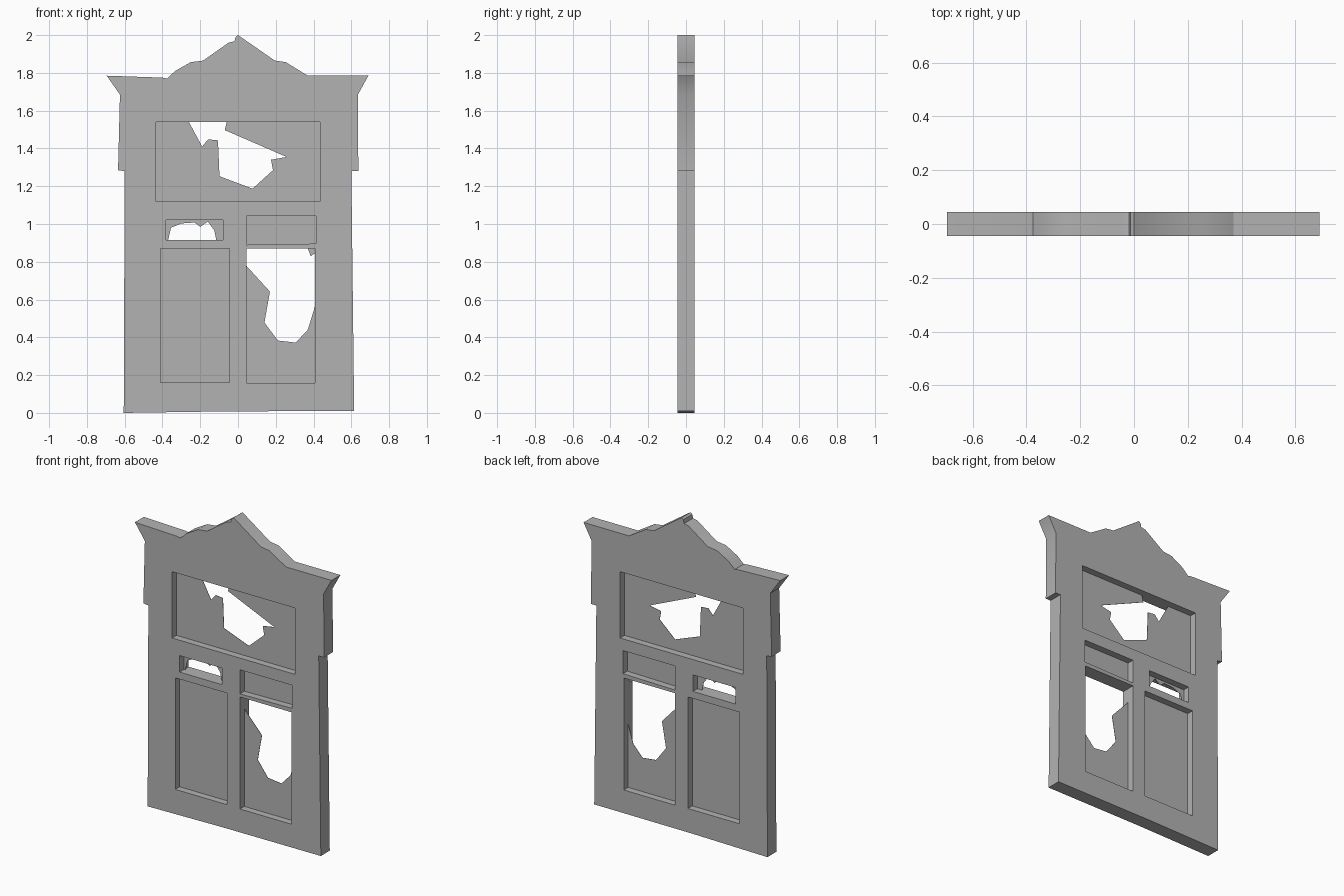
import bpy
import bmesh
from math import pi

cube = bpy.data.objects.get("Cube")
if cube:
    bpy.data.objects.remove(cube, do_unlink=True)

grey = bpy.data.materials.new("weathered_grey")
grey.use_nodes = True
colour = (0.45, 0.45, 0.45, 1)
grey.diffuse_color = colour
grey.node_tree.nodes["Principled BSDF"].inputs["Base Color"].default_value = colour

HALF_DEPTH = 0.045
PANE_HALF = 0.001


def rectangle(left, right, bottom, top):
    return [(left, bottom), (right, bottom), (right, top), (left, top)]


def flat_part(name, outlines, half_depth):
    """Extrude filled outlines (inner outlines become holes) and stand them upright."""
    curve = bpy.data.curves.new(name + "_outline", "CURVE")
    curve.dimensions = "2D"
    curve.fill_mode = "BOTH"
    curve.extrude = half_depth
    for outline in outlines:
        spline = curve.splines.new("POLY")
        spline.points.add(len(outline) - 1)
        for point, (x, z) in zip(spline.points, outline):
            point.co = (x, z, 0, 1)
        spline.use_cyclic_u = True
    part = bpy.data.objects.new(name, curve)
    bpy.context.collection.objects.link(part)
    part.rotation_euler.x = pi / 2
    bpy.ops.object.select_all(action="DESELECT")
    part.select_set(True)
    bpy.context.view_layer.objects.active = part
    bpy.ops.object.convert(target="MESH")
    part = bpy.context.view_layer.objects.active
    part.name = name

    # Weld caps to rims
    bm = bmesh.new()
    bm.from_mesh(part.data)
    bmesh.ops.remove_doubles(bm, verts=bm.verts, dist=0.0002)
    bmesh.ops.recalc_face_normals(bm, faces=bm.faces)
    bm.to_mesh(part.data)
    bm.free()
    part.data.materials.clear()
    part.data.materials.append(grey)
    bpy.ops.object.shade_smooth_by_angle()
    return part


# Openings in the door
window = rectangle(-0.433, 0.433, 1.118, 1.54)
letter_slot = rectangle(-0.38, -0.08, 0.915, 1.02)
small_panel = [(0.045, 0.89), (0.413, 0.896), (0.413, 1.043), (0.045, 1.043)]
left_panel = rectangle(-0.41, -0.045, 0.16, 0.87)
right_panel = rectangle(0.045, 0.407, 0.157, 0.87)

# Door frame with cornice ears and a wavy pediment
left_side = [(-0.07, 0.008), (-0.605, 0), (-0.6, 1.28), (-0.635, 1.285),
             (-0.625, 1.685), (-0.695, 1.785), (-0.4, 1.775), (-0.375, 1.77)]
pediment = [(-0.333, 1.81), (-0.25, 1.857), (-0.185, 1.865), (-0.05, 1.96),
            (-0.018, 1.967), (-0.013, 1.99), (0, 2), (0.015, 1.99),
            (0.195, 1.865), (0.253, 1.857), (0.37, 1.785)]
right_side = [(0.69, 1.785), (0.635, 1.685), (0.637, 1.28), (0.6, 1.28), (0.615, 0.01)]
flat_part("door_frame",
          [left_side + pediment + right_side,
           window, letter_slot, small_panel, left_panel, right_panel],
          HALF_DEPTH)

# Intact recessed panels
flat_part("small_panel", [small_panel], PANE_HALF)
flat_part("left_lower_panel", [left_panel], PANE_HALF)

# Broken window: the gap is a notch in its top edge
window_gap = [(-0.06, 1.54), (-0.07, 1.497), (0.257, 1.355), (0.175, 1.34),
              (0.185, 1.285), (0.077, 1.187), (-0.098, 1.253), (-0.106, 1.443),
              (-0.158, 1.448), (-0.19, 1.41), (-0.26, 1.54)]
flat_part("broken_window", [window[:3] + window_gap + window[3:]], PANE_HALF)

# Broken slot: the gap is a notch in its bottom edge
slot_gap = [(-0.37, 0.915), (-0.355, 0.98), (-0.3, 1.003), (-0.23, 1.008),
            (-0.2, 0.985), (-0.16, 1.013), (-0.125, 0.965), (-0.115, 0.915)]
flat_part("broken_slot", [letter_slot[:1] + slot_gap + letter_slot[1:]], PANE_HALF)

# Broken lower panel: only the jagged lower part and a corner shard remain
jagged_edge = [(0.407, 0.563), (0.37, 0.441), (0.306, 0.372), (0.211, 0.383),
               (0.14, 0.478), (0.169, 0.642), (0.045, 0.778)]
flat_part("broken_lower_panel", [right_panel[:2] + jagged_edge], PANE_HALF)
flat_part("corner_shard",
          [[(0.37, 0.87), (0.385, 0.83), (0.407, 0.845), (0.407, 0.87)]], PANE_HALF)
